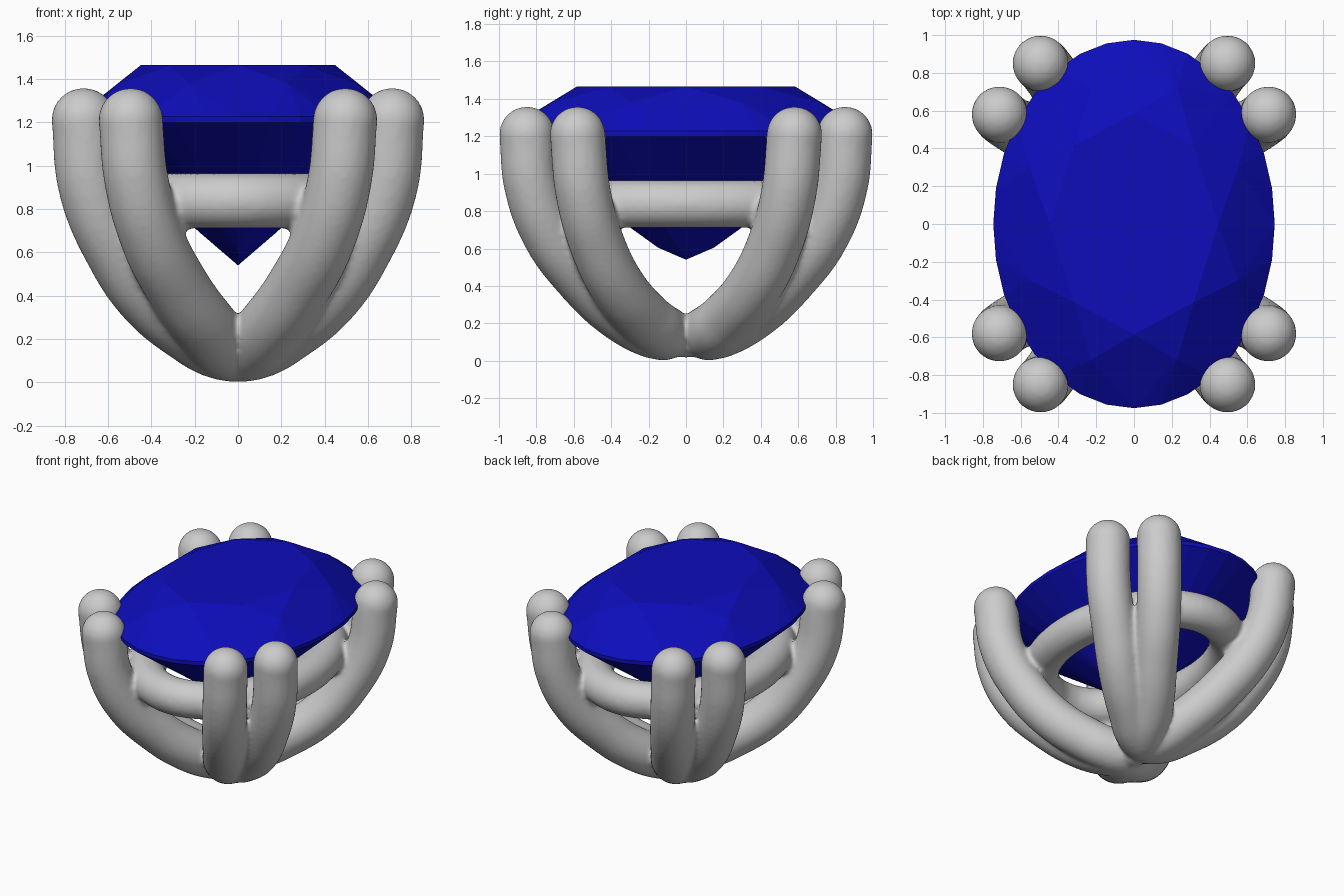
import bpy, bmesh, math

if "Cube" in bpy.data.objects:
    bpy.data.objects.remove(bpy.data.objects["Cube"])

R = 0.149      # prong radius


def tube(pts, radius, cyclic=False):
    """Round tube along a smooth path."""
    cu = bpy.data.curves.new("tube", 'CURVE')
    cu.dimensions = '3D'
    cu.bevel_depth = radius
    cu.bevel_resolution = 8
    cu.resolution_u = 10
    cu.use_fill_caps = True
    sp = cu.splines.new('BEZIER')
    sp.bezier_points.add(len(pts) - 1)
    for bp, p in zip(sp.bezier_points, pts):
        bp.co = p
        bp.handle_left_type = bp.handle_right_type = 'AUTO'
    sp.use_cyclic_u = cyclic
    ob = bpy.data.objects.new("tube", cu)
    bpy.context.collection.objects.link(ob)
    return ob


def ball(loc, radius):
    bpy.ops.mesh.primitive_uv_sphere_add(segments=32, ring_count=16, radius=radius, location=loc)
    return bpy.context.object


# Prong paths from the bottom centre up to the tip
base = (0, 0.12, 0.15)
end_prong = [(0.06, 0.19, 0.165), (0.15, 0.36, 0.26), (0.285, 0.56, 0.45),
             (0.40, 0.73, 0.68), (0.47, 0.825, 0.94), (0.495, 0.85, 1.21)]
side_prong = [(0.10, 0.15, 0.168), (0.22, 0.23, 0.235), (0.41, 0.36, 0.39),
              (0.56, 0.47, 0.61), (0.68, 0.55, 0.90), (0.712, 0.58, 1.21)]

parts = []
for path in (end_prong, side_prong):
    for sy in (-1, 1):
        right = [(x, y * sy, z) for x, y, z in path]
        left = [(-x, y, z) for x, y, z in reversed(right)]
        parts.append(tube(left + [(0, base[1] * sy, base[2])] + right, R))
        parts += [ball(right[-1], R), ball(left[0], R)]

# Fill at the bottom joint
parts.append(ball((0, 0, 0.113), 0.097))

# Oval gallery ring under the stone
ring = [(0.53 * math.cos(i * math.pi / 12), 0.74 * math.sin(i * math.pi / 12), 0.838) for i in range(24)]
parts.append(tube(ring, 0.128, True))

# Fuse the metal into one blended casting
bpy.ops.object.select_all(action='DESELECT')
for ob in parts:
    ob.select_set(True)
bpy.context.view_layer.objects.active = parts[0]
bpy.ops.object.convert(target='MESH')
bpy.context.view_layer.objects.active = parts[0]
bpy.ops.object.join()
setting = bpy.context.object
setting.name = "prong_setting"
rm = setting.modifiers.new("fuse", 'REMESH')
rm.mode = 'VOXEL'
rm.voxel_size = 0.016
rm.use_smooth_shade = True
sm = setting.modifiers.new("blend", 'SMOOTH')
sm.factor = 0.5
sm.iterations = 8

# Oval brilliant-cut stone: hull of its facet corners
A, B = 0.745, 0.975
bm = bmesh.new()


def corners(n, r, z, offset=0.0):
    for i in range(n):
        a = 2 * math.pi * i / n + offset
        bm.verts.new((A * r * math.cos(a), B * r * math.sin(a), z))


half = math.pi / 8
corners(8, 0.60, 1.465)             # table
corners(8, 0.80, 1.38, half)        # star tips
corners(32, 1.0, 1.228)             # girdle top
corners(32, 1.0, 1.2)               # girdle bottom
corners(8, 0.25, 0.688, half)       # pavilion tips
for y in (-0.15, 0, 0.15):          # keel
    bm.verts.new((0, y, 0.54 if y == 0 else 0.605))
bmesh.ops.convex_hull(bm, input=bm.verts[:])
bmesh.ops.delete(bm, geom=[v for v in bm.verts if not v.link_faces], context='VERTS')
bmesh.ops.dissolve_limit(bm, angle_limit=0.01, verts=bm.verts[:], edges=bm.edges[:])
bmesh.ops.recalc_face_normals(bm, faces=bm.faces[:])
me = bpy.data.meshes.new("gemstone")
bm.to_mesh(me)
bm.free()
gem = bpy.data.objects.new("gemstone", me)
bpy.context.collection.objects.link(gem)
mat = bpy.data.materials.new("blue_stone")
mat.diffuse_color = (0.004, 0.004, 0.5, 1)
mat.use_nodes = True
mat.node_tree.nodes["Principled BSDF"].inputs["Base Color"].default_value = mat.diffuse_color
me.materials.append(mat)
